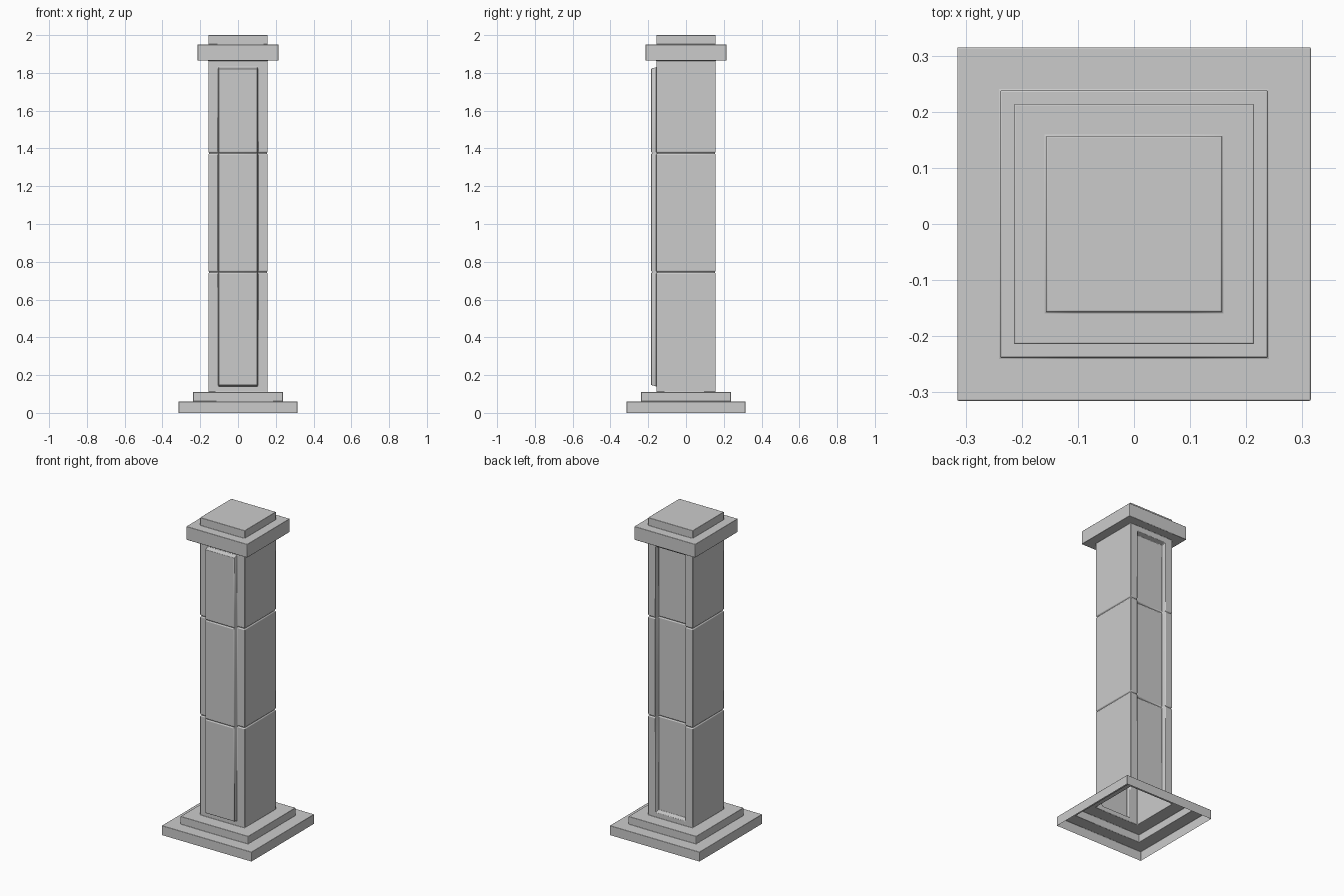
import bpy, bmesh

if "Cube" in bpy.data.objects:
    bpy.data.objects.remove(bpy.data.objects["Cube"])

BASE, STEP, SHAFT, CAP = 0.315, 0.238, 0.157, 0.214   # half widths
PANEL, SLOPE, DEPTH = 0.106, 0.005, 0.028             # panel half width, side slope, relief


def ring(bm, z, h, relief=0.0):
    """Square section with a raised strip in front and a matching recess behind."""
    p, q = PANEL, PANEL - SLOPE
    front, back = -h - relief, h - relief
    pts = [(-h, -h), (-p, -h), (-q, front), (q, front), (p, -h), (h, -h),
           (h, h), (p, h), (q, back), (-q, back), (-p, h), (-h, h)]
    return [bm.verts.new((x, y, z)) for x, y in pts]


# Plinth and lower step
sections = [(0, BASE), (0.06, BASE), (0.06, STEP), (0.11, STEP), (0.11, SHAFT)]

# Shaft with front panel, back recess and two block joints
sections += [(0.14, SHAFT), (0.148, SHAFT, DEPTH)]
for joint in (0.745, 1.375):
    sections += [(joint - 0.006, SHAFT, DEPTH),
                 (joint, SHAFT - 0.006, DEPTH),
                 (joint + 0.006, SHAFT, DEPTH)]
sections += [(1.822, SHAFT, DEPTH), (1.83, SHAFT)]

# Capital and top block
sections += [(1.865, SHAFT), (1.865, CAP), (1.95, CAP), (1.95, SHAFT), (2.0, SHAFT)]

# Loft the sections into one shell, open underneath
bm = bmesh.new()
rings = [ring(bm, *s) for s in sections]
for low, high in zip(rings, rings[1:]):
    n = len(low)
    for i in range(n):
        j = (i + 1) % n
        bm.faces.new((low[i], low[j], high[j], high[i]))
bm.faces.new(rings[-1])

mesh = bpy.data.meshes.new("square_column")
bm.to_mesh(mesh)
bm.free()
column = bpy.data.objects.new("square_column", mesh)
bpy.context.collection.objects.link(column)

# Softened stone edges
bpy.context.view_layer.objects.active = column
column.select_set(True)
bpy.ops.object.shade_smooth_by_angle(angle=0.6)
bevel = column.modifiers.new("soft_edges", 'BEVEL')
bevel.width = 0.0025
bevel.segments = 2
bevel.limit_method = 'ANGLE'
bevel.angle_limit = 0.6
bevel.use_clamp_overlap = False
